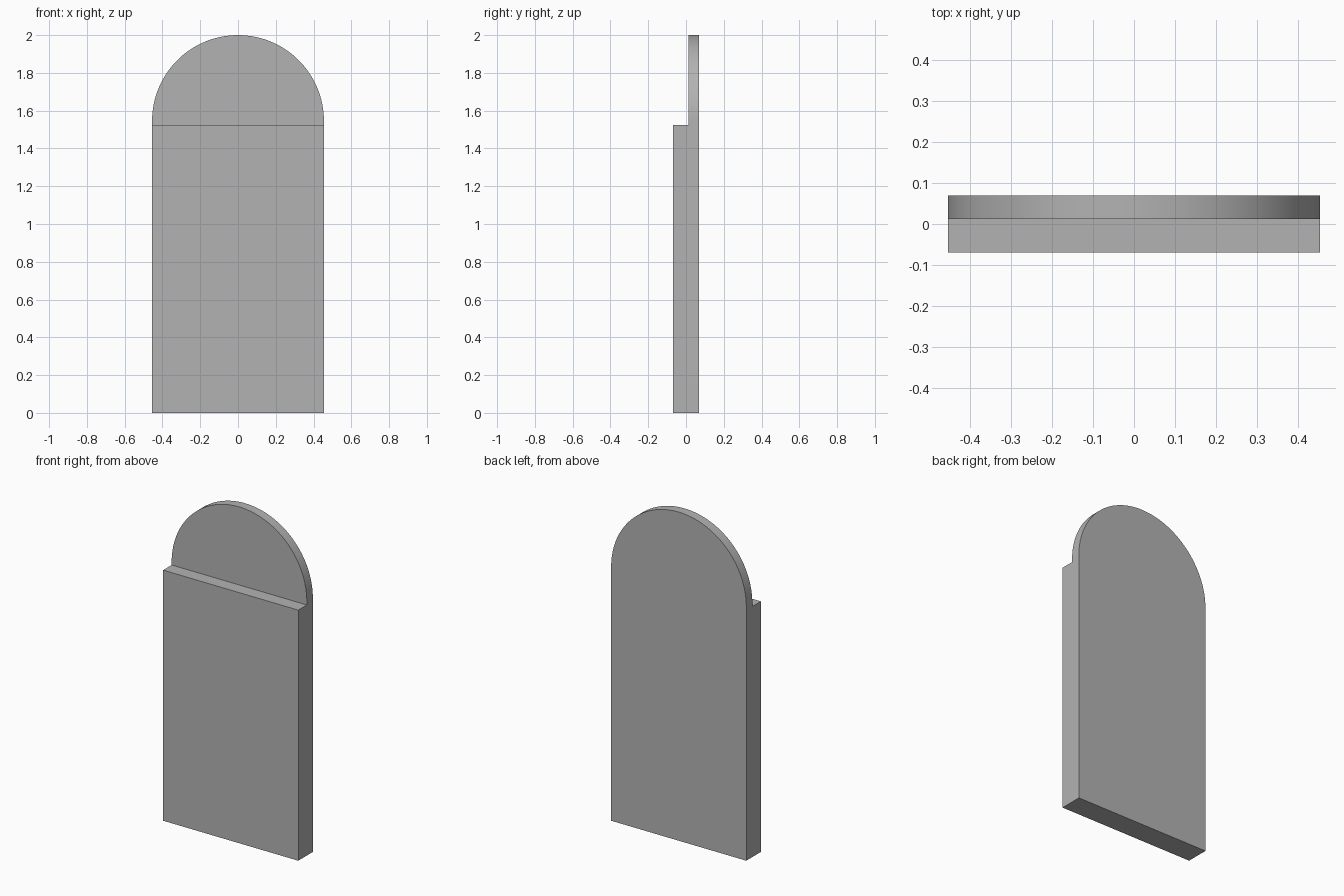
import bpy, bmesh
from math import cos, sin, pi, radians
from mathutils import Vector

cube = bpy.data.objects.get("Cube")
if cube:
    bpy.data.objects.remove(cube, do_unlink=True)

HALF_W, BACK, STEP, FRONT = 0.455, 0.07, 0.012, -0.07
LEDGE, TOP = 1.525, 2.0
SPRING = TOP - HALF_W
SEGMENTS = 64

# Plain grey material
grey = bpy.data.materials.new("plain_grey")
grey.use_nodes = True
colour = (0.45, 0.45, 0.45, 1)
grey.diffuse_color = colour
grey.node_tree.nodes["Principled BSDF"].inputs["Base Color"].default_value = colour


def extrude(bm, faces, depth):
    """Push faces along y and return the moved caps."""
    geom = bmesh.ops.extrude_face_region(bm, geom=faces)["geom"]
    verts = [g for g in geom if isinstance(g, bmesh.types.BMVert)]
    bmesh.ops.translate(bm, verts=verts, vec=Vector((0, depth, 0)))
    return [g for g in geom if isinstance(g, bmesh.types.BMFace)]


bm = bmesh.new()


def point(x, z):
    return bm.verts.new((x, BACK, z))


# Back outline: straight lower panel and rounded head sharing the ledge line
left, right = point(HALF_W, LEDGE), point(-HALF_W, LEDGE)
lower = bm.faces.new([point(-HALF_W, 0), point(HALF_W, 0), left, right])
angles = [pi * i / SEGMENTS for i in range(SEGMENTS + 1)]
arc = [point(HALF_W * cos(a), SPRING + HALF_W * sin(a)) for a in angles]
head = bm.faces.new([right, left] + arc)

# Thin full-height slab, then the thicker panel below the ledge
caps = extrude(bm, [lower, head], STEP - BACK)
panel = min(caps, key=lambda f: f.calc_center_median().z)
extrude(bm, [panel], FRONT - STEP)

# Merge coplanar faces, keeping the curve's segments
bmesh.ops.recalc_face_normals(bm, faces=bm.faces)
bmesh.ops.dissolve_limit(bm, angle_limit=radians(0.5), verts=bm.verts, edges=bm.edges)

mesh = bpy.data.meshes.new("arched_slab")
bm.to_mesh(mesh)
bm.free()
mesh.materials.append(grey)
slab = bpy.data.objects.new("arched_slab", mesh)
bpy.context.collection.objects.link(slab)

# Smooth rim with sharp edges
bpy.ops.object.select_all(action="DESELECT")
slab.select_set(True)
bpy.context.view_layer.objects.active = slab
bpy.ops.object.shade_smooth_by_angle(angle=radians(30))
